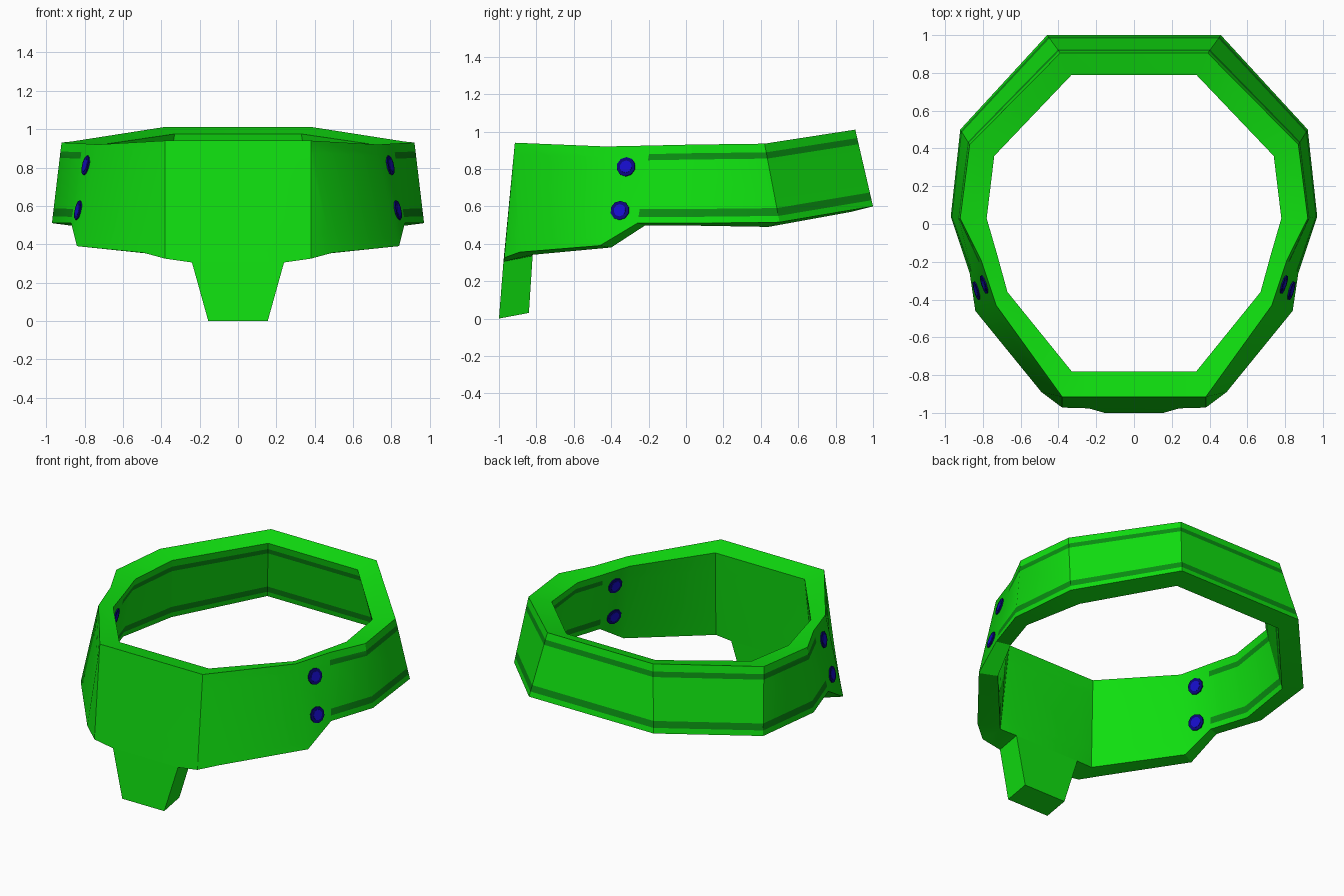
import bpy, bmesh, math
from mathutils import Vector

if "Cube" in bpy.data.objects:
    bpy.data.objects.remove(bpy.data.objects["Cube"])


def material(name, rgb):
    m = bpy.data.materials.new(name)
    m.diffuse_color = (*rgb, 1)
    m.use_nodes = True
    m.node_tree.nodes["Principled BSDF"].inputs["Base Color"].default_value = m.diffuse_color
    return m


GREEN = material("bright green", (0.005, 0.74, 0.005))
DARK = material("dark green", (0.003, 0.27, 0.006))
BLUE = material("blue", (0.008, 0.004, 0.6))
NAVY = material("dark blue", (0.003, 0.002, 0.2))


def finish(bm, name, mats, smooth=None):
    bmesh.ops.recalc_face_normals(bm, faces=bm.faces)
    me = bpy.data.meshes.new(name)
    bm.to_mesh(me)
    bm.free()
    for m in mats:
        me.materials.append(m)
    ob = bpy.data.objects.new(name, me)
    bpy.context.collection.objects.link(ob)
    if smooth:
        bpy.context.view_layer.objects.active = ob
        ob.select_set(True)
        bpy.ops.object.shade_smooth_by_angle(angle=math.radians(smooth))
        ob.select_set(False)
    return ob


# Wall sections, back to front on the right side:
# outer bottom, outer top, inner top, inner bottom
STATIONS = [
    ((.46, 1.0, .60), (.39, .905, 1.01), (.33, .79, .975), (.40, .88, .57)),
    ((.92, .50, .515), (.87, .42, .935), (.74, .36, .915), (.80, .44, .49)),
    ((.97, .04, .51), (.92, .03, .93), (.78, .03, .905), (.87, .03, .497)),
    ((.87, -.26, .51), (.81, -.19, .925), (.725, -.16, .90), (.79, -.22, .497)),
    ((.84, -.46, .39), (.73, -.43, .92), (.67, -.36, .895), (.74, -.40, .38)),
    ((.49, -.89, .355), (.38, -.915, .94), (.33, -.78, .915), (.36, -.83, .34)),
    ((.38, -.972, .325), (.38, -.915, .94), (.33, -.78, .915), (.36, -.83, .34)),
    ((.24, -.976, .305), (.24, -.915, .94), (.24, -.78, .915), (.24, -.82, .335)),
]
STATIONS = [[Vector(p) for p in s] for s in STATIONS]
LEVELS = [0, .08, .18, .81, .89, 1]     # stripe edges up the wall

# Band: loft through the sections, mirrored left, closed at back and front
bm = bmesh.new()
left = [[Vector((-p.x, p.y, p.z)) for p in s] for s in reversed(STATIONS)]
rings = []
for ob_, ot, it, ib in STATIONS + left:
    pts = [ob_.lerp(ot, t) for t in LEVELS]
    pts += [ib.lerp(it, t) for t in reversed(LEVELS)]
    rings.append([bm.verts.new(p) for p in pts])
n = len(rings)
for i in range(n):
    a, b = rings[i], rings[(i + 1) % n]
    striped = i < 3 or i >= n - 4
    for k in range(12):
        j = (k + 1) % 12
        f = bm.faces.new((a[k], a[j], b[j], b[k]))
        f.material_index = int(striped and k in (1, 3, 7, 9))
bmesh.ops.remove_doubles(bm, verts=bm.verts, dist=1e-4)
finish(bm, "head_band", [GREEN, DARK], 30)

# Tapered tab hanging under the front
bm = bmesh.new()
top = [(.24, -.976, .305), (-.24, -.976, .305), (-.24, -.82, .335), (.24, -.82, .335)]
low = [(.155, -1.0, 0), (-.155, -1.0, 0), (-.155, -.84, .03), (.155, -.84, .03)]
t = [bm.verts.new(p) for p in top]
l = [bm.verts.new(p) for p in low]
bm.faces.new(l)
for k in range(4):
    j = (k + 1) % 4
    bm.faces.new((t[k], t[j], l[j], l[k]))
finish(bm, "front_tab", [GREEN])


# Rivets: thin round plates on both sides of the wall
def rivet(name, pos, normal, mirror):
    if mirror:
        pos = Vector((-pos.x, pos.y, pos.z))
        normal = Vector((-normal.x, normal.y, normal.z))
    rot = normal.to_track_quat('Z', 'Y').to_matrix().to_4x4()
    rot.translation = pos
    bm = bmesh.new()
    for r, depth, mat in ((.052, .014, 0), (.033, .018, 1)):
        new = bmesh.ops.create_cone(bm, cap_ends=True, segments=10, radius1=r,
                                    radius2=r, depth=depth, matrix=rot)
        for f in {f for v in new["verts"] for f in v.link_faces}:
            f.material_index = mat
    finish(bm, name, [NAVY, BLUE])


s4, s5 = STATIONS[3], STATIONS[4]
for height, u, v in (("upper", .49, .763), ("lower", .53, .275)):
    for face, lo, hi in (("outer", 0, 1), ("inner", 3, 2)):
        p4, p5 = s4[lo].lerp(s4[hi], v), s5[lo].lerp(s5[hi], v)
        up = s4[lo].lerp(s5[lo], u) - s4[hi].lerp(s5[hi], u)
        normal = (p5 - p4).cross(up).normalized()
        for side in ("right", "left"):
            rivet(f"{side}_{height}_{face}_rivet", p4.lerp(p5, u), normal, side == "left")
